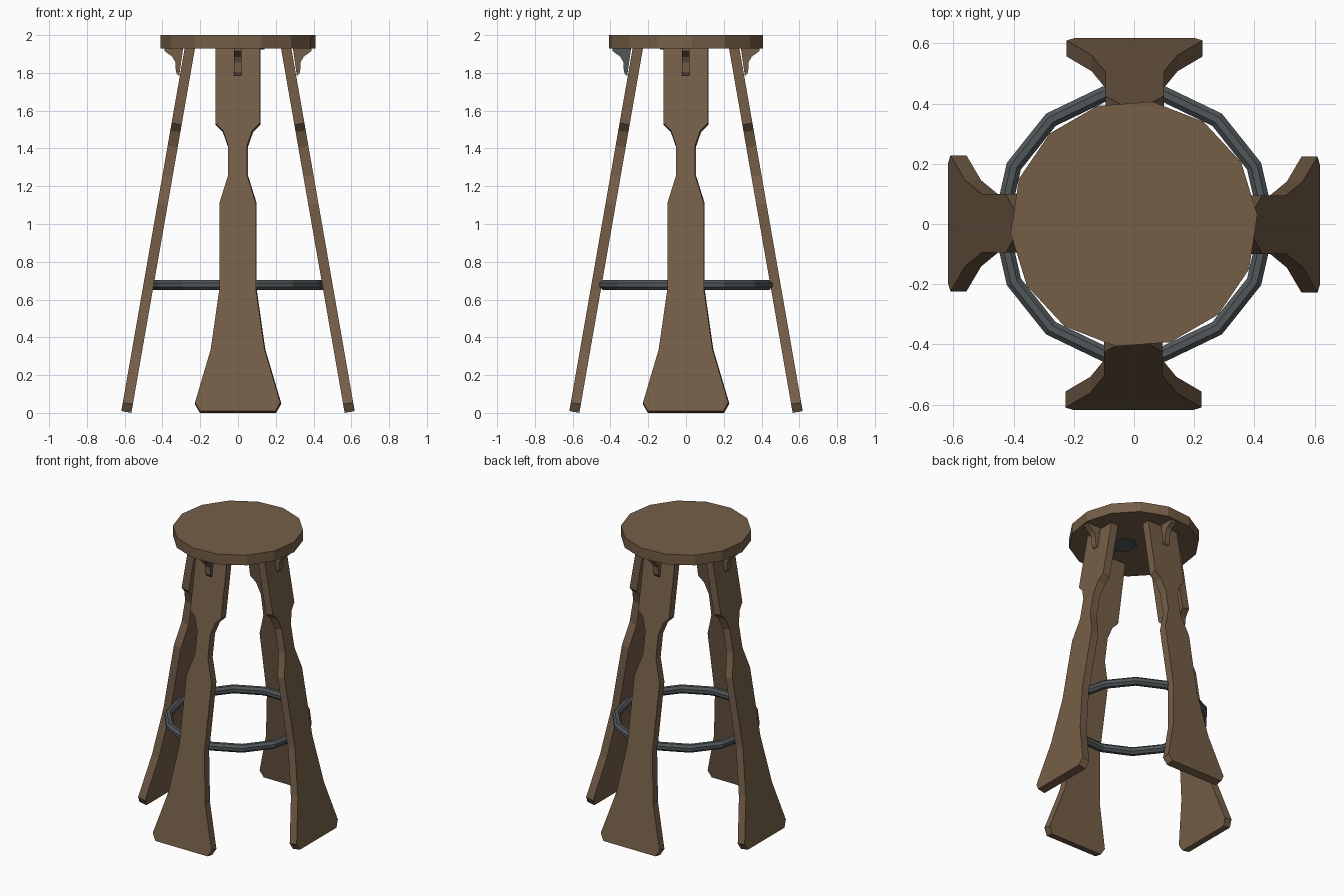
import bpy, bmesh, math
from mathutils import Matrix, Vector

if "Cube" in bpy.data.objects:
    bpy.data.objects.remove(bpy.data.objects["Cube"])


def material(name, rgb):
    m = bpy.data.materials.new(name)
    m.diffuse_color = (*rgb, 1)
    m.use_nodes = True
    m.node_tree.nodes["Principled BSDF"].inputs["Base Color"].default_value = m.diffuse_color
    return m


WOOD = material("brown wood", (0.178, 0.113, 0.064))
METAL = material("grey metal", (0.082, 0.095, 0.100))


def add_object(name, bm, *mats):
    bmesh.ops.recalc_face_normals(bm, faces=bm.faces)
    me = bpy.data.meshes.new(name)
    bm.to_mesh(me)
    bm.free()
    for m in mats:
        me.materials.append(m)
    ob = bpy.data.objects.new(name, me)
    bpy.context.collection.objects.link(ob)
    return ob


def prism(side_a, side_b, rot):
    """Closed solid between two matching outlines, turned about z."""
    bm = bmesh.new()
    a = [bm.verts.new(rot @ Vector(p)) for p in side_a]
    b = [bm.verts.new(rot @ Vector(p)) for p in side_b]
    bm.faces.new(a)
    bm.faces.new(b[::-1])
    for i in range(len(a)):
        j = (i + 1) % len(a)
        bm.faces.new((a[i], b[i], b[j], a[j]))
    return bm


def disc(name, radius, z0, z1, sides, turn, centre, mat):
    pts = [(centre[0] + radius * math.cos(turn + 2 * math.pi * i / sides),
            centre[1] + radius * math.sin(turn + 2 * math.pi * i / sides))
           for i in range(sides)]
    return add_object(name, prism([(x, y, z0) for x, y in pts],
                                  [(x, y, z1) for x, y in pts],
                                  Matrix.Identity(3)), mat)


# Seat: 14-sided disc, with a worn metal patch underneath
disc("seat", 0.411, 1.93, 2.0, 14, math.radians(4.3), (0, 0), WOOD)
disc("underseat_patch", 0.09, 1.925, 1.931, 7, 0, (0.05, -0.05), METAL)

# Leg outline: (height, half width)
LEG = [(0.005, 0.20), (0.05, 0.226), (0.33, 0.143), (0.65, 0.097),
       (1.105, 0.097), (1.255, 0.05), (1.41, 0.05), (1.49, 0.078),
       (1.53, 0.118), (1.935, 0.118)]
TILT = math.radians(9.9)
HALF = 0.027

# Bracket outline: (distance from centre, height)
BRACKET = [(0.29, 1.935), (0.388, 1.935), (0.388, 1.915), (0.347, 1.885),
           (0.331, 1.855), (0.329, 1.805), (0.316, 1.785), (0.311, 1.785)]


def leg_side(sign):
    pts = []
    for t, half in ([(z, -w) for z, w in LEG] + [(z, w) for z, w in LEG[::-1]]):
        r = 0.592 - math.tan(TILT) * t + sign * HALF * math.cos(TILT)
        pts.append((half - 0.002, -r, t + sign * HALF * math.sin(TILT)))
    return pts


# Four splayed legs, each with a small bracket under the seat
for k, side in enumerate(("front", "right", "back", "left")):
    rot = Matrix.Rotation(k * math.pi / 2, 3, 'Z')
    add_object(side + "_leg", prism(leg_side(1), leg_side(-1), rot), WOOD)
    ob = add_object(side + "_bracket",
                    prism([(-0.021, -r, z) for r, z in BRACKET],
                          [(0.018, -r, z) for r, z in BRACKET], rot),
                    WOOD, METAL)
    if side == "front":
        for p in ob.data.polygons:
            p.material_index = 1 if p.normal.x > 0.9 else 0

# Foot ring: 14 segments, octagonal tube
bm = bmesh.new()
N, M = 14, 8
rings = []
for i in range(N):
    a = 2 * math.pi * i / N
    ring = []
    for j in range(M):
        b = 2 * math.pi * (j + 0.5) / M
        r = 0.443 + 0.028 * math.cos(b)
        ring.append(bm.verts.new((r * math.cos(a), r * math.sin(a),
                                  0.677 + 0.028 * math.sin(b))))
    rings.append(ring)
for i in range(N):
    for j in range(M):
        p, q, jn = rings[i], rings[(i + 1) % N], (j + 1) % M
        bm.faces.new((p[j], q[j], q[jn], p[jn]))
add_object("foot_ring", bm, METAL)
